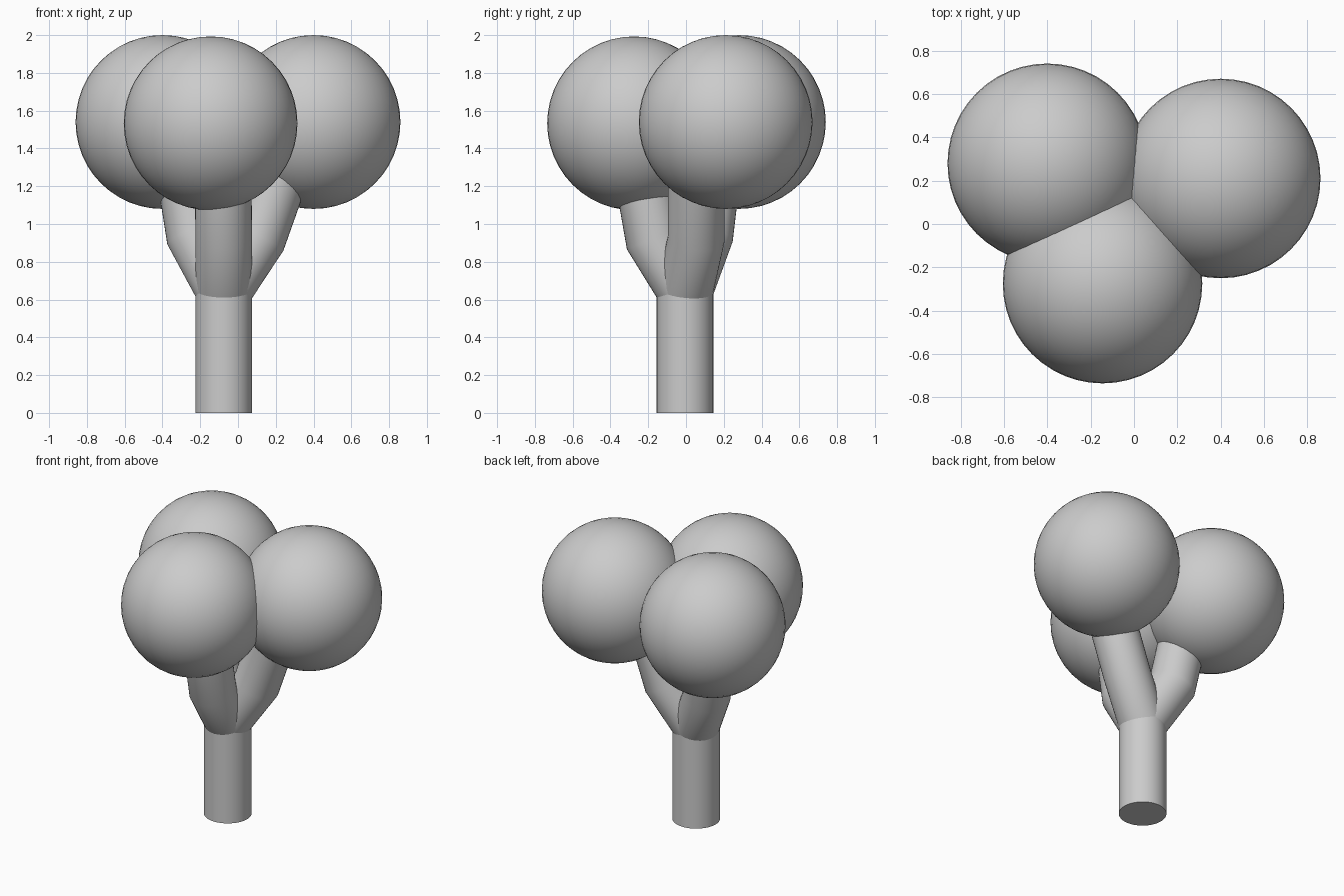
import bpy, bmesh
from math import cos, sin, pi, radians
from mathutils import Vector

if "Cube" in bpy.data.objects:
    bpy.data.objects.remove(bpy.data.objects["Cube"])

SIDES = 40
R = 0.15


def tube(name, path, start_dir=None):
    """Round tube along a path, with mitred rings at the bends."""
    pts = [Vector(p) for p in path]
    dirs = [(b - a).normalized() for a, b in zip(pts, pts[1:])]
    first = Vector(start_dir) if start_dir else dirs[0]
    ring = [pts[0] + Vector((R * cos(2 * pi * i / SIDES), R * sin(2 * pi * i / SIDES), 0))
            for i in range(SIDES)]
    bm = bmesh.new()
    rings = []
    before = [first] + dirs
    after = dirs + [dirs[-1]]
    for p, d_in, d_out in zip(pts, before, after):
        n = (d_in + d_out).normalized()
        # slide the ring along the incoming direction onto the mitre plane
        ring = [v + d_in * ((p - v).dot(n) / d_in.dot(n)) for v in ring]
        rings.append([bm.verts.new(v) for v in ring])
    for lo, hi in zip(rings, rings[1:]):
        for i in range(SIDES):
            j = (i + 1) % SIDES
            bm.faces.new((lo[i], lo[j], hi[j], hi[i]))
    bm.faces.new(rings[0][::-1])
    bm.faces.new(rings[-1])
    me = bpy.data.meshes.new(name)
    bm.to_mesh(me)
    bm.free()
    ob = bpy.data.objects.new(name, me)
    bpy.context.collection.objects.link(ob)
    smooth(ob)


def smooth(ob):
    bpy.ops.object.select_all(action='DESELECT')
    ob.select_set(True)
    bpy.context.view_layer.objects.active = ob
    bpy.ops.object.shade_smooth_by_angle(angle=radians(25))


# trunk
tube("trunk", [(-0.075, -0.005, 0), (-0.075, -0.005, 0.64)])

# branches: elbow and end (hidden inside its crown)
fork = (-0.075, -0.005, 0.653)
branches = {
    "left": [(-0.23, 0.10, 0.94), (-0.29, 0.145, 1.32)],
    "right": [(0.105, 0.055, 0.926), (0.245, 0.055, 1.32)],
    "front": [(-0.075, -0.17, 0.92), (-0.08, -0.24, 1.32)],
}
for side, pts in branches.items():
    tube("branch_" + side, [fork] + pts, (0, 0, 1))

# leafy crowns
crowns = {
    "left": (-0.40, 0.28, 1.54),
    "right": (0.40, 0.21, 1.54),
    "front": (-0.145, -0.275, 1.533),
}
for side, loc in crowns.items():
    bpy.ops.mesh.primitive_uv_sphere_add(segments=48, ring_count=24, radius=0.46, location=loc)
    ob = bpy.context.object
    ob.name = "crown_" + side
    smooth(ob)
